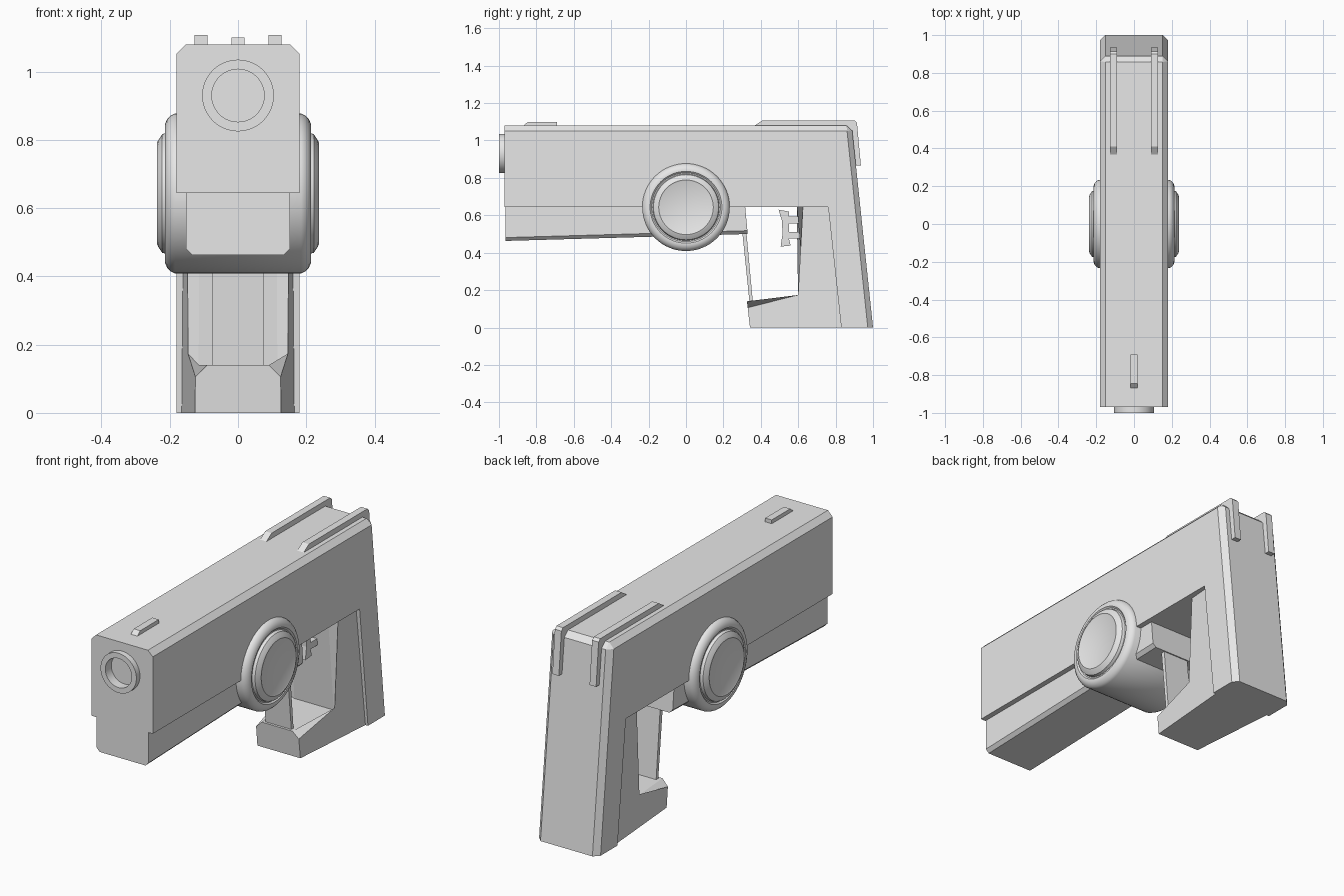
import bpy
import bmesh
from math import radians, cos, sin, pi
from mathutils import Vector

default = bpy.data.objects.get("Cube")
if default:
    bpy.data.objects.remove(default, do_unlink=True)

grey = bpy.data.materials.new("light_grey")
grey.use_nodes = True
colour = (0.8, 0.8, 0.8, 1)
grey.diffuse_color = colour
grey.node_tree.nodes["Principled BSDF"].inputs["Base Color"].default_value = colour


def finish(name, bm):
    bmesh.ops.recalc_face_normals(bm, faces=bm.faces)
    mesh = bpy.data.meshes.new(name)
    bm.to_mesh(mesh)
    bm.free()
    mesh.materials.append(grey)
    obj = bpy.data.objects.new(name, mesh)
    bpy.context.collection.objects.link(obj)
    return obj


def side_profile(name, points, half_width, x=0, bevel=0, bevel_sides=()):
    """Extrude a (y, z) outline across x; half_width may depend on y.
    bevel_sides lists outline sides whose rim edges are chamfered."""
    width = half_width if callable(half_width) else lambda y: half_width
    bm = bmesh.new()
    left = [bm.verts.new((x + width(y), y, z)) for y, z in points]
    right = [bm.verts.new((x - width(y), y, z)) for y, z in points]
    bm.faces.new(left)
    bm.faces.new(right[::-1])
    n = len(points)
    for i in range(n):
        j = (i + 1) % n
        bm.faces.new((left[j], left[i], right[i], right[j]))
    if bevel:
        edges = [bm.edges.get((row[i], row[(i + 1) % n]))
                 for i in bevel_sides for row in (left, right)]
        # Also chamfer the corner shared by neighbouring convex sides
        if name == "slide_and_back":
            edges.append(bm.edges.get((left[2], right[2])))
        bmesh.ops.bevel(bm, geom=edges, offset=bevel, segments=1,
                        affect='EDGES', profile=0.5)
    return finish(name, bm)


def lathe(name, points, axis, centre, steps=64):
    """Revolve (distance along axis, radius) points into a closed solid."""
    bm = bmesh.new()
    rings = []
    for along, r in points:
        ring = []
        for k in range(steps):
            a, b = r * cos(2 * pi * k / steps), r * sin(2 * pi * k / steps)
            co = (along, a, b) if axis == 'X' else (a, along, b)
            ring.append(bm.verts.new(Vector(co) + Vector(centre)))
        rings.append(ring)
    for one, two in zip(rings, rings[1:]):
        for k in range(steps):
            m = (k + 1) % steps
            bm.faces.new((one[k], one[m], two[m], two[k]))
    bm.faces.new(rings[0])
    bm.faces.new(rings[-1])
    obj = finish(name, bm)
    bpy.ops.object.select_all(action='DESELECT')
    obj.select_set(True)
    bpy.context.view_layer.objects.active = obj
    bpy.ops.object.shade_smooth_by_angle(angle=radians(40))
    return obj


# Slide with the sloping back frame
slide = side_profile("slide_and_back",
                     [(-0.97, 0.645), (-0.97, 1.08), (0.886, 1.08), (1.0, 0),
                      (0.83, 0), (0.76, 0.645)],
                     0.18, bevel=0.028, bevel_sides=(1, 2))

# Bore cut into the slide
bore = lathe("bore_cutter", [(-1.1, 0.09), (-0.6, 0.09)], 'Y', (0, 0, 0.93))
bore.hide_render = True
bore.hide_viewport = True
bore.display_type = 'WIRE'
cut = slide.modifiers.new("bore", 'BOOLEAN')
cut.object = bore
cut.operation = 'DIFFERENCE'
cut.solver = 'EXACT'

# Barrel tube with an open muzzle
lathe("barrel", [(-0.95, 0.105), (-1.0, 0.105), (-1.0, 0.077), (-0.61, 0.077),
                 (-0.59, 0.095), (-0.95, 0.095)][:4], 'Y', (0, 0, 0.93))

# Lower body under the slide
side_profile("lower_body", [(-0.965, 0.66), (-0.965, 0.463), (0.33, 0.5), (0.315, 0.66)],
             0.152, bevel=0.018, bevel_sides=(1,))

# Grip and foot, narrowing towards the front, with a chamfered inner rim
side_profile("grip", [(0.326, 0.14), (0.342, 0), (0.9, 0), (0.83, 0.66),
                      (0.592, 0.66), (0.636, 0.14)],
             lambda y: 0.125 + 0.08 * (y - 0.33), bevel=0.034, bevel_sides=(4, 5))

# Thin guard strut
side_profile("guard_strut", [(0.30, 0.52), (0.322, 0.52), (0.358, 0.13), (0.34, 0.13)], 0.075)

# Trigger with two rear tabs
side_profile("trigger", [(0.495, 0.63), (0.513, 0.57), (0.516, 0.5), (0.506, 0.433),
                         (0.56, 0.438), (0.55, 0.475), (0.615, 0.475), (0.615, 0.51),
                         (0.55, 0.51), (0.552, 0.555), (0.61, 0.555), (0.61, 0.593),
                         (0.55, 0.593), (0.55, 0.62)], 0.04)

# Round drum through the body with stepped side caps
half = [(0.185, 0.234), (0.198, 0.228), (0.208, 0.217), (0.214, 0.203), (0.214, 0.192),
        (0.207, 0.184), (0.207, 0.178), (0.222, 0.174), (0.234, 0.156), (0.238, 0.146),
        (0.235, 0.14)]
lathe("drum", [(-x, r) for x, r in half[::-1]] + half, 'X', (0, 0, 0.643))

# Sights
side_profile("front_sight", [(-0.88, 1.07), (-0.845, 1.1), (-0.69, 1.1), (-0.69, 1.07)], 0.019)
for label, side in (("left", 1), ("right", -1)):
    side_profile("rear_rail_" + label,
                 [(0.364, 1.078), (0.41, 1.108), (0.9, 1.108), (0.914, 1.095),
                  (0.935, 0.866), (0.9, 0.866), (0.86, 1.06)], 0.019, x=0.109 * side)
